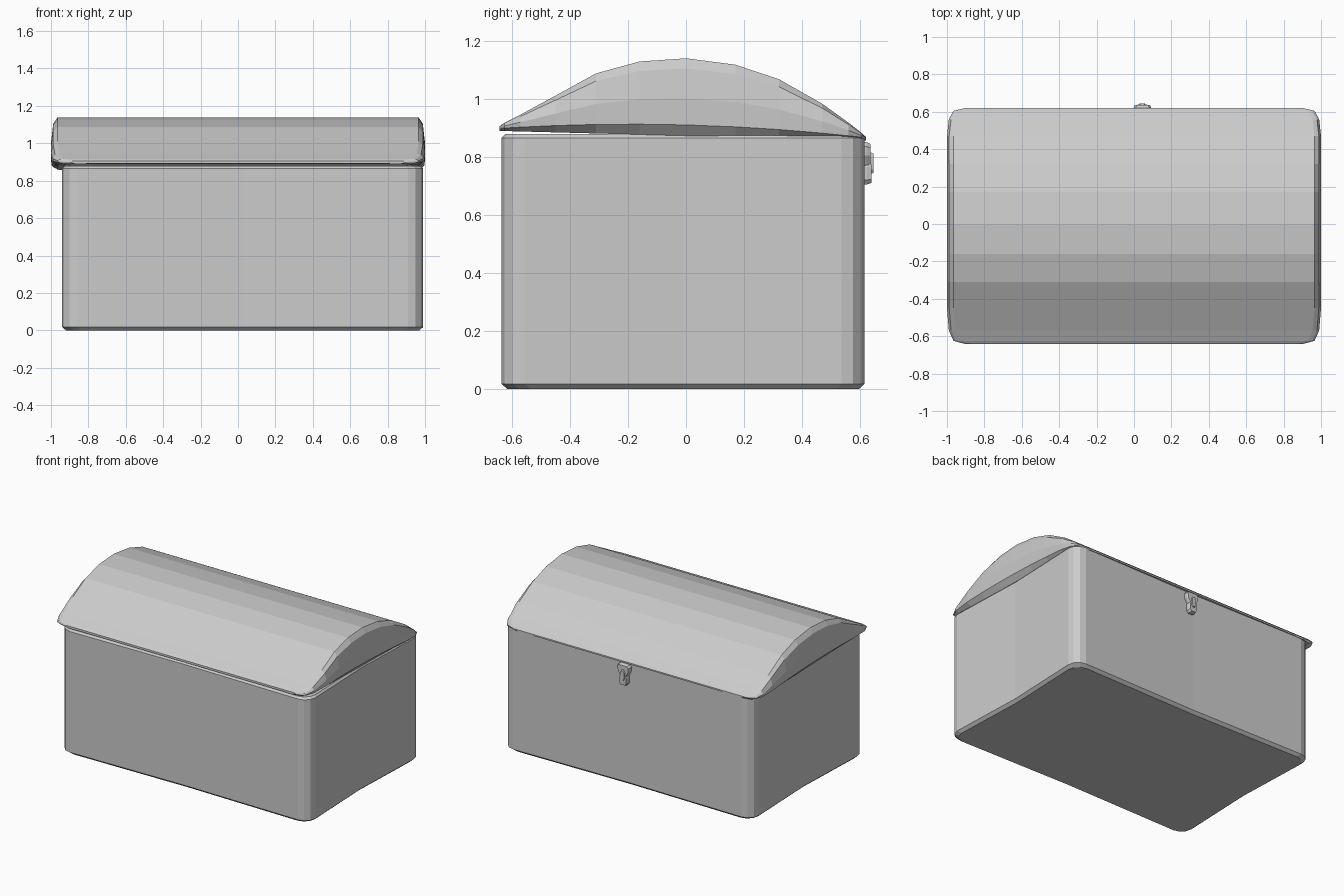
import bpy, bmesh, math

if "Cube" in bpy.data.objects:
    bpy.data.objects.remove(bpy.data.objects["Cube"])


def loft(name, rings, cap=True):
    """Skin a list of equal-length closed rings into one mesh object."""
    bm = bmesh.new()
    vs = [[bm.verts.new(p) for p in r] for r in rings]
    n = len(rings[0])
    for a, b in zip(vs, vs[1:]):
        for i in range(n):
            j = (i + 1) % n
            bm.faces.new((a[i], a[j], b[j], b[i]))
    if cap:
        bm.faces.new(vs[0][::-1])
        bm.faces.new(vs[-1])
    bmesh.ops.recalc_face_normals(bm, faces=bm.faces)
    me = bpy.data.meshes.new(name)
    bm.to_mesh(me)
    bm.free()
    ob = bpy.data.objects.new(name, me)
    bpy.context.collection.objects.link(ob)
    return ob


def footprint(inset, z, r=0.08, seg=3):
    """Rounded rectangle whose sides dip slightly inward at the middle."""
    x0, x1, y0, y1 = -0.94 + inset, 0.99 - inset, -0.635 + inset, 0.615 - inset
    cx, cy = (x0 + x1) / 2, (y0 + y1) / 2
    corners = [(x1, y1, -1, -1), (x0, y1, 1, -1), (x0, y0, 1, 1), (x1, y0, -1, 1)]
    mids = [(cx, y1 - 0.012), (x0 + 0.02, cy), (cx, y0 + 0.012), (x1 - 0.02, cy)]
    pts = []
    for k, (x, y, sx, sy) in enumerate(corners):
        for s in range(seg + 1):
            a = math.pi / 2 * (k + s / seg)
            pts.append((x + sx * r + r * math.cos(a), y + sy * r + r * math.sin(a), z))
        pts.append((*mids[k], z))
    return pts


# Hollow box with bevelled foot and rim
loft("chest_body", [footprint(i, z) for i, z in
                    [(0.02, 0), (0, 0.018), (0, 0.865), (0.012, 0.878),
                     (0.05, 0.878), (0.05, 0.03)]])

# Domed lid: closed cross-sections lofted from front to back (y, top z, half width)
stations = [(-0.642, 0.905, 0.90), (-0.625, 0.917, 0.965), (-0.57, 0.945, 0.99),
            (-0.45, 1.01, 1), (-0.31, 1.087, 1), (-0.16, 1.128, 1), (0, 1.139, 1),
            (0.17, 1.117, 1), (0.32, 1.067, 1), (0.47, 0.982, 1),
            (0.56, 0.917, 0.99), (0.605, 0.882, 0.965), (0.62, 0.868, 0.90)]
rings = []
for y, top, w in stations:
    t = (y + 0.642) / 1.262
    low = 0.889 + (0.856 - 0.889) * t
    edge = min(0.897 - 0.034 * t + 0.03 * (1 - (y / 0.65) ** 2), top - 0.002)
    h = top - edge
    inner = max(low + 0.002, top - 0.06)
    half = [(w - 0.09, inner), (w - 0.07, low), (w - 0.035, low), (w - 0.003, edge),
            (w, edge + 0.4 * h), (w - 0.012, edge + 0.85 * h), (w - 0.035, top)]
    rings.append([(x, y, z) for x, z in half] + [(-x, y, z) for x, z in half[::-1]])
loft("lid", rings)


def plate(name, outline, y0, y1, x=0.045, shrink=0.88):
    """Bevelled plate standing on the back face, outline given as half (x, z)."""
    pts = outline + [(-px, pz) for px, pz in outline[::-1]]
    cz = sum(p[1] for p in pts) / len(pts)
    ym = y0 + 0.65 * (y1 - y0)
    rings = [[(x + px * s, y, cz + (pz - cz) * s) for px, pz in pts]
             for y, s in [(y0, 1), (ym, 1), (y1, shrink)]]
    return loft(name, rings)


# Latch on the back: wide tapering hasp, lower tab and a small stud
plate("latch_hasp", [(0.035, 0.85), (0.047, 0.835), (0.045, 0.805), (0.026, 0.77),
                     (0.024, 0.745)], 0.598, 0.635)
plate("latch_tab", [(0.02, 0.785), (0.029, 0.765), (0.029, 0.72), (0.018, 0.705)],
      0.598, 0.638)
plate("latch_stud", [(0.008, 0.815), (0.016, 0.80), (0.016, 0.755), (0.008, 0.74)],
      0.62, 0.645)
